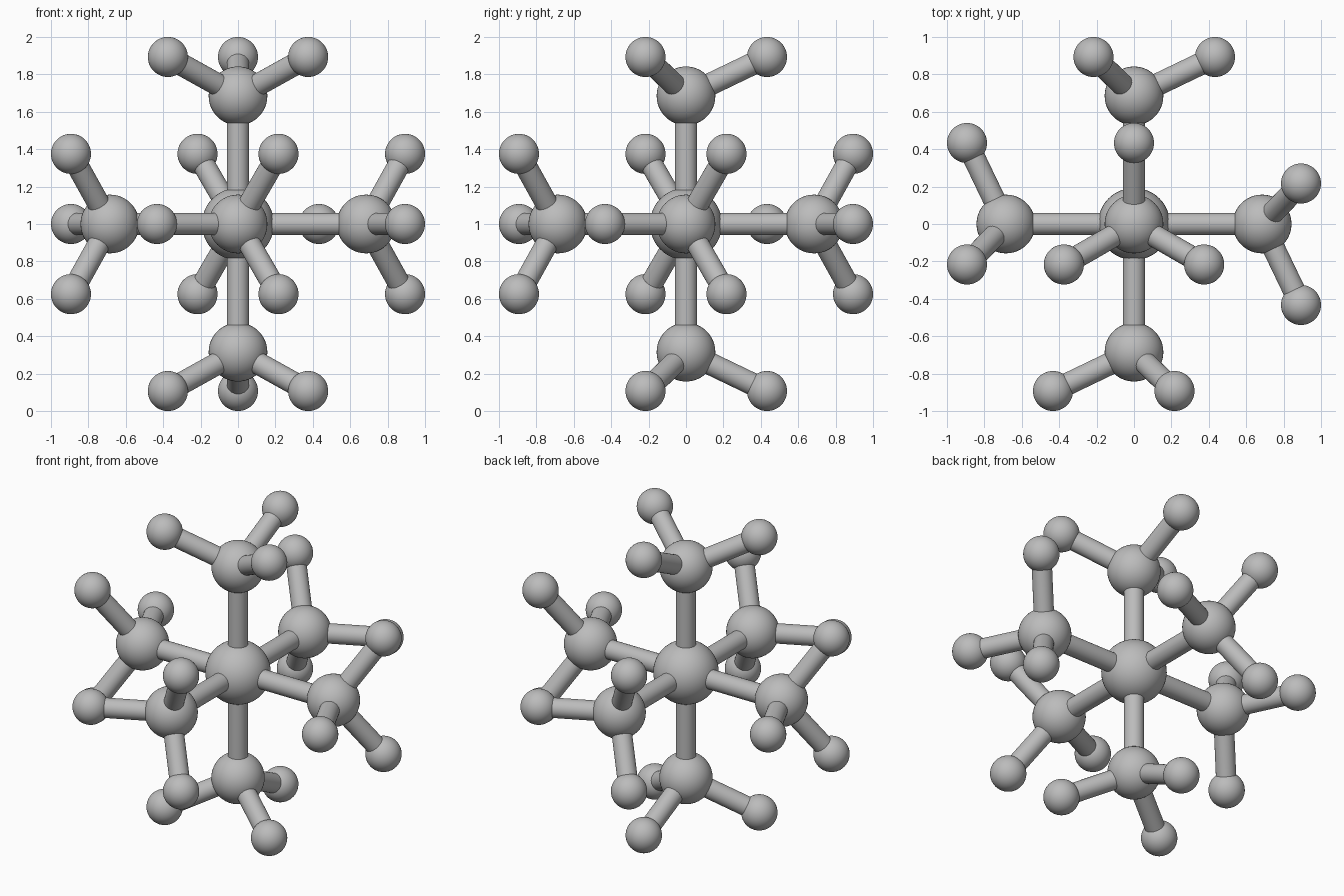
import bpy
from math import radians, cos, sin
from mathutils import Vector

cube = bpy.data.objects.get("Cube")
if cube:
    bpy.data.objects.remove(cube, do_unlink=True)

# Single flat colour
grey = bpy.data.materials.new("mid_grey")
grey.use_nodes = True
colour = (0.5, 0.5, 0.5, 1)
grey.diffuse_color = colour
grey.node_tree.nodes["Principled BSDF"].inputs["Base Color"].default_value = colour

CORE_R, HUB_R, TIP_R, ROD_R = 0.193, 0.157, 0.107, 0.06
HUB_DIST, TIP_DIST, TIP_SPREAD = 0.685, 0.893, 0.433
CENTRE = Vector((0, 0, 1))


def finish(name):
    obj = bpy.context.object
    obj.name = name
    obj.data.materials.append(grey)
    bpy.ops.object.shade_smooth_by_angle(angle=radians(40))


def ball(name, position, radius):
    bpy.ops.mesh.primitive_uv_sphere_add(
        segments=48, ring_count=24, radius=radius, location=position)
    finish(name)


def rod(name, start, end):
    span = end - start
    bpy.ops.mesh.primitive_cylinder_add(
        vertices=32, radius=ROD_R, depth=span.length, location=(start + end) / 2,
        rotation=span.to_track_quat('Z', 'Y').to_euler())
    finish(name)


# Each arm: outward axis and the sideways direction of its first tip
ARMS = {
    "top": ((0, 0, 1), (0, 1, 0)),
    "bottom": ((0, 0, -1), (0, 1, 0)),
    "left": ((1, 0, 0), (0, -1, 0)),
    "right": ((-1, 0, 0), (0, 1, 0)),
    "back": ((0, 1, 0), (1, 0, 0)),
    "front": ((0, -1, 0), (-1, 0, 0)),
}

ball("core_ball", CENTRE, CORE_R)
for side, (axis, lean) in ARMS.items():
    axis, lean = Vector(axis), Vector(lean)
    hub = CENTRE + axis * HUB_DIST
    rod(side + "_arm_rod", CENTRE, hub)
    ball(side + "_hub_ball", hub, HUB_R)

    # Three tips spread evenly around the arm
    across = axis.cross(lean)
    for i in range(3):
        a = radians(120 * i)
        outward = lean * cos(a) + across * sin(a)
        tip = CENTRE + axis * TIP_DIST + outward * TIP_SPREAD
        rod(f"{side}_tip_rod_{i + 1}", hub, tip)
        ball(f"{side}_tip_ball_{i + 1}", tip, TIP_R)
